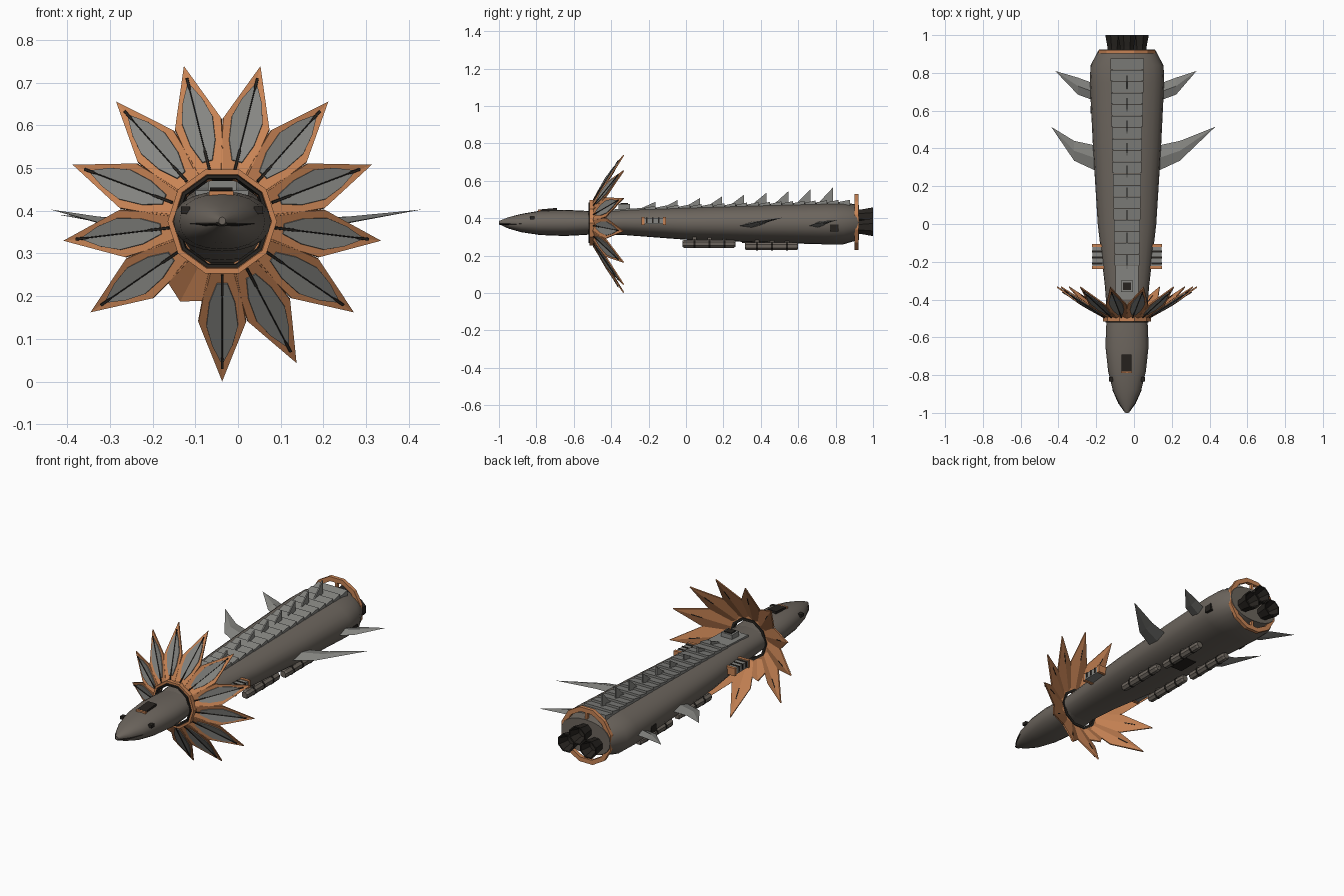
import bpy, math
from mathutils import Vector

if "Cube" in bpy.data.objects:
    bpy.data.objects.remove(bpy.data.objects["Cube"])

CX, CZ = -0.037, 0.375   # long axis of the ship


def material(name, r, g, b):
    m = bpy.data.materials.new(name)
    m.diffuse_color = (r, g, b, 1)
    m.use_nodes = True
    m.node_tree.nodes["Principled BSDF"].inputs["Base Color"].default_value = m.diffuse_color
    return m


HULL = material("hull_grey", 0.15, 0.13, 0.11)
PLATE = material("plate_grey", 0.24, 0.24, 0.225)
ORANGE = material("orange", 0.58, 0.23, 0.09)
DARK = material("dark", 0.02, 0.017, 0.014)


def mesh(name, verts, faces, mat, thick=0, smooth=False):
    me = bpy.data.meshes.new(name)
    me.from_pydata([tuple(v) for v in verts], [], faces)
    ob = bpy.data.objects.new(name, me)
    bpy.context.collection.objects.link(ob)
    me.materials.append(mat)
    bpy.ops.object.select_all(action='DESELECT')
    ob.select_set(True)
    bpy.context.view_layer.objects.active = ob
    bpy.ops.object.mode_set(mode='EDIT')
    bpy.ops.mesh.select_all(action='SELECT')
    bpy.ops.mesh.normals_make_consistent(inside=False)
    bpy.ops.object.mode_set(mode='OBJECT')
    if smooth:
        bpy.ops.object.shade_smooth_by_angle(angle=math.radians(35))
    if thick:
        s = ob.modifiers.new("thickness", 'SOLIDIFY')
        s.thickness, s.offset = thick, 0
    return ob


def box(name, x, y, z, mat, tilt=0):
    """Box from (min, max) pairs; x is measured from the ship's axis; tilt lifts the rear top edge."""
    v = [(CX + a, b, c + (tilt if b == y[1] and c == z[1] else 0)) for a in x for b in y for c in z]
    f = [(0, 1, 3, 2), (4, 6, 7, 5), (0, 4, 5, 1), (2, 3, 7, 6), (0, 2, 6, 4), (1, 5, 7, 3)]
    return mesh(name, v, f, mat)


def loft(name, stations, n, mat):
    """Closed body along y; stations are (y, half width, top z, bottom z)."""
    v, f = [], []
    for y, w, t, b in stations:
        for i in range(n):
            a = 2 * math.pi * i / n
            c, s = math.cos(a), math.sin(a)
            v.append((CX + w * math.copysign(abs(c) ** 0.9, c), y,
                      (t + b) / 2 + (t - b) / 2 * math.copysign(abs(s) ** 0.9, s)))
    for k in range(len(stations) - 1):
        for i in range(n):
            j = (i + 1) % n
            f.append((k * n + i, k * n + j, k * n + n + j, k * n + n + i))
    f += [tuple(range(n)), tuple(range(len(v) - n, len(v)))]
    return mesh(name, v, f, mat, smooth=True)


def ring(name, section, n, mat, x=0, z=CZ, phase=0):
    """Revolve a closed (radius, y) section round a y-parallel axis."""
    m = len(section)
    v, f = [], []
    for i in range(n):
        a = 2 * math.pi * i / n + phase
        v += [(CX + x + r * math.cos(a), y, z + r * math.sin(a)) for r, y in section]
    for i in range(n):
        for k in range(m):
            p, q, l = i * m, (i + 1) % n * m, (k + 1) % m
            f.append((p + k, p + l, q + l, q + k))
    return mesh(name, v, f, mat)


# Head and main hull
loft("head", [(-1, .008, .385, .368), (-.95, .042, .405, .345), (-.88, .075, .423, .325), (-.78, .1, .44, .31),
              (-.65, .114, .445, .305), (-.55, .111, .44, .31), (-.48, .105, .437, .315)], 20, HULL)
hull_stations = [(-.5, .104, .437, .315), (-.33, .117, .45, .31), (0, .155, .462, .285), (.4, .18, .475, .27),
                 (.75, .197, .485, .26), (.84, .193, .486, .26), (.925, .148, .47, .285)]
loft("hull", hull_stations, 24, HULL)


def hull_top(y):
    for (a, _, t, _), (b, _, u, _) in zip(hull_stations, hull_stations[1:]):
        if a <= y <= b:
            return t + (u - t) * (y - a) / (b - a)
    return hull_stations[-1][2]


# Head details: canopy, mouth, eyes
box("canopy_window", (-.028, .024), (-.78, -.69), (.42, .447), DARK, .008)
box("canopy_trim", (-.031, .027), (-.79, -.778), (.42, .446), ORANGE)
loft("mouth", [(-.997, .012, .374, .364), (-.95, .046, .374, .362), (-.88, .077, .374, .366)], 12, DARK)
for s in (-1, 1):
    box("eye_sensor", sorted((s * .075, s * .096)), (-.835, -.81), (.393, .41), DARK)

# Collar around the neck
ring("collar", [(.128, -.515), (.128, -.49), (.108, -.49), (.116, -.515)], 10, ORANGE)
ring("collar_liner", [(.114, -.522), (.114, -.485), (.1, -.485), (.106, -.522)], 10, DARK)

# Petal crown: thirteen folded petals, one broken off
def petal_point(ang, r, w, fold=0, lift=0):
    y = -.512 + (r - .08) / .295 * .18 - fold - lift
    c, s = math.cos(ang), math.sin(ang)
    return Vector((CX + r * c - w * s, y, CZ + r * s + w * c))


def leaf(name, ang, rows, mat, thick, lift=0, tip=None):
    """Folded leaf from (radius, half width) rows, ending in an optional tip radius."""
    v, f = [], []
    for r, w in rows:
        v += [petal_point(ang, r, -w, w * .2, lift), petal_point(ang, r, 0, 0, lift), petal_point(ang, r, w, w * .2, lift)]
    for k in range(len(rows) - 1):
        a = 3 * k
        f += [(a, a + 1, a + 4, a + 3), (a + 1, a + 2, a + 5, a + 4)]
    if tip:
        v.append(petal_point(ang, tip, 0, 0, lift))
        a = len(v) - 1
        f += [(a - 3, a - 2, a), (a - 2, a - 1, a)]
    return mesh(name, v, f, mat, thick)


for i in range(13):
    ang = -math.pi / 2 + 2 * math.pi * i / 13
    if i == 12:
        leaf("broken_petal", ang, [(.1, .028), (.15, .04), (.185, .045)], ORANGE, .007, tip=.21)
        continue
    leaf("petal", ang, [(.1, .028), (.16, .042), (.235, .056)], ORANGE, .007, tip=.373)
    leaf("petal_panel", ang, [(.145, .012), (.19, .03), (.245, .037), (.29, .024)], PLATE, .004, .007, .335)
    leaf("petal_rib", ang, [(.125, .003), (.17, .003), (.18, .0012), (.315, .0012), (.325, .003), (.345, .003)],
         DARK, .004, .011)
    leaf("petal_slit", ang, [(.24, .002), (.29, .002)], DARK, .003, -.0045)

# Dorsal armour slats, each tilted up to the rear
N = 18
for i in range(N):
    y0, y1 = -.22 + 1.1 * i / N, -.22 + 1.1 * (i + 1) / N
    w = .066 + .024 * i / N
    z = hull_top(y0)
    box("dorsal_slat", (-w, w), (y0, y1 - .003), (z - .03, z + .001), PLATE, .012)
box("dorsal_lead_plate", (-.062, .062), (-.4, -.222), (.42, .447), PLATE, .008)
box("dorsal_hatch", (-.033, .033), (-.36, -.3), (.44, .475), PLATE)
box("dorsal_hatch_port", (-.022, .022), (-.35, -.31), (.47, .48), DARK)

# Spine fins growing toward the rear
for i in range(9):
    y, h = -.163 + .1185 * i, .488 + .0095 * i
    z = hull_top(y) - .002
    mesh("spine_fin", [(CX, y - .075, z), (CX, y, z), (CX, y, h)], [(0, 1, 2)], PLATE, .007)

# Swept side fins with a raised ridge
def side_fin(name, s, base, mid, tip):
    (bx, b0, b1), (mx, m0, m1), (tx, ty, tz) = base, mid, tip
    P = lambda x, y, z: (CX + s * x, y, z)
    v = [P(bx, b0, .355), P(bx, b1, .365), P(mx, m1, .38), P(tx, ty, tz), P(mx, m0, .37)]
    c0, c1 = (b0 + b1) / 2, (m0 + m1) / 2
    v += [P(bx, c0, .378), P(mx, c1, .385), P(bx, c0, .345), P(mx, c1, .368)]
    f = [(0, 4, 6, 5), (5, 6, 2, 1), (4, 3, 6), (6, 3, 2), (0, 7, 8, 4), (7, 1, 2, 8), (4, 8, 3), (8, 2, 3), (0, 5, 1, 7)]
    mesh(name, v, f, PLATE)


for s, tf, tr in ((1, .468, .368), (-1, .402, .38)):
    side_fin("front_side_fin", s, (.14, .27, .41), (.28, .335, .44), (tf, .515, .403))
    side_fin("rear_side_fin", s, (.165, .65, .74), (.26, .685, .775), (tr, .81, .39))

# Flank boxes with orange frames
for s in (-1, 1):
    box("flank_box", sorted((s * .1, s * .183)), (-.235, -.11), (.368, .402), PLATE)
    for y in (-.235, -.118):
        box("flank_frame", sorted((s * .1, s * .186)), (y - .004, y + .012), (.364, .406), ORANGE)
    for k in range(3):
        box("flank_slot", sorted((s * .13, s * .185)), (-.215 + k * .032, -.205 + k * .032), (.375, .404), DARK)

# Belly pods with bands and struts
for s in (-1, 1):
    for y0, z in ((-.02, .263), (.315, .25)):
        ring("belly_pod", [(.001, y0), (.017, y0), (.023, y0 + .01), (.023, y0 + .275), (.017, y0 + .285), (.001, y0 + .285)],
             8, HULL, s * .09, z, math.pi / 8)
        for dy in (.06, .14, .22):
            ring("pod_band", [(.025, y0 + dy), (.025, y0 + dy + .01), (.02, y0 + dy + .01), (.02, y0 + dy)],
                 8, DARK, s * .09, z, math.pi / 8)
            box("pod_strut", (s * .09 - .008, s * .09 + .008), (y0 + dy - .005, y0 + dy + .015), (z, .32), HULL)

# Hull hatches
box("rear_hatch_right", (.15, .197), (.77, .815), (.328, .365), DARK)
box("rear_hatch_left", (-.192, -.14), (.585, .625), (.33, .37), DARK)
box("belly_hatch", (-.035, .035), (.3, .42), (.268, .3), DARK)

# Stern ring and its spokes
ring("stern_ring", [(.155, .902), (.155, .922), (.13, .922), (.13, .902)], 12, ORANGE, 0, .38, math.pi / 12)
box("stern_spoke", (-.006, .006), (.904, .92), (.25, .515), ORANGE)

# Three flared engine nozzles
for x, z in ((-.067, .352), (.067, .352), (0, .41)):
    ring("engine_nozzle", [(.036, .9), (.04, .94), (.052, 1), (.045, 1), (.028, .945), (.001, .94), (.001, .9)],
         8, DARK, x, z, math.pi / 8)
